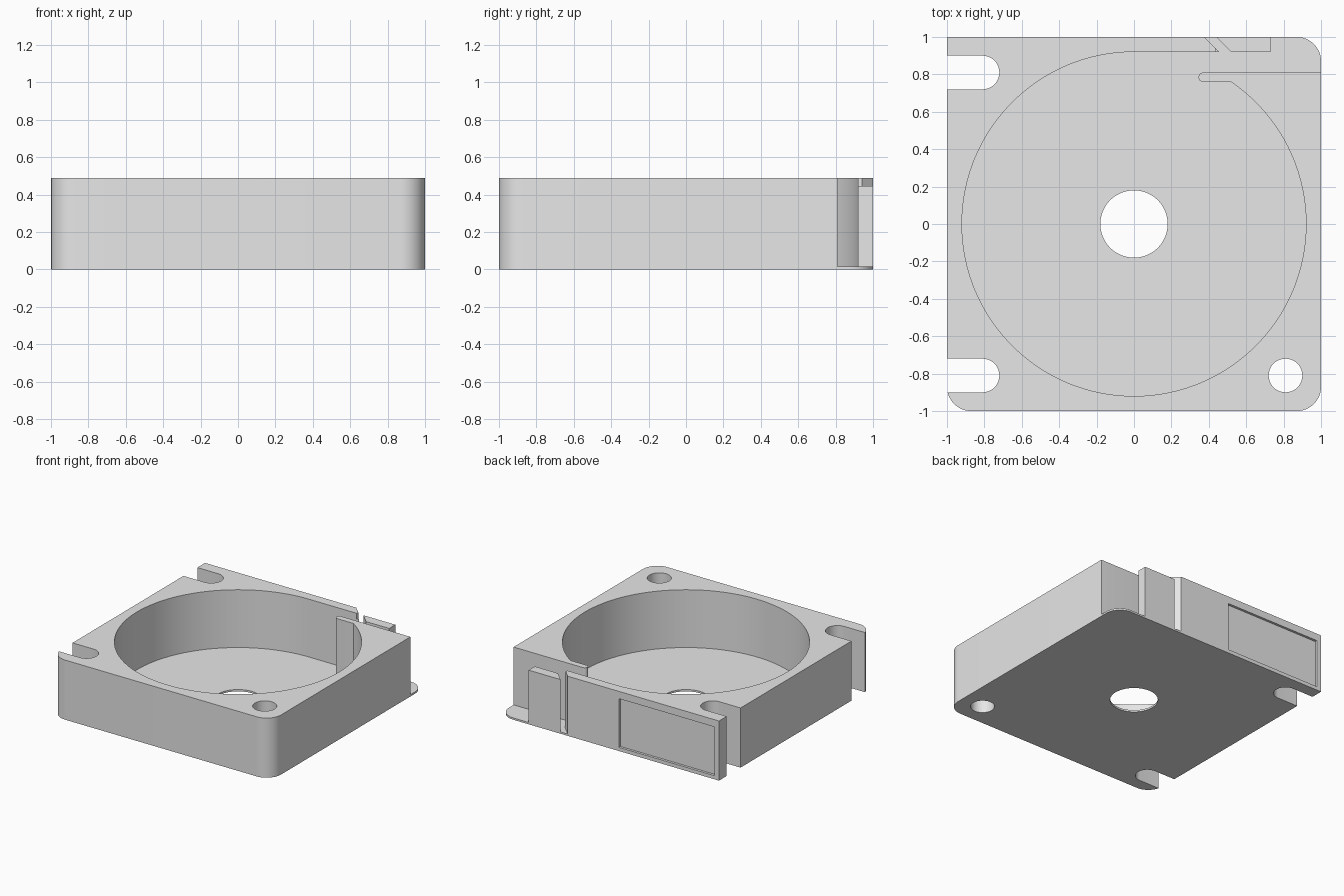
import bpy
import bmesh
from math import cos, sin, radians, degrees, atan2, sqrt

if "Cube" in bpy.data.objects:
    bpy.data.objects.remove(bpy.data.objects["Cube"], do_unlink=True)

HEIGHT, FLOOR, BORE = 0.49, 0.015, 0.92
CORNER, HOLE, HOLE_POS = 0.13, 0.09, 0.81

grey = bpy.data.materials.new("plain grey")
grey.use_nodes = True
grey.diffuse_color = (0.8, 0.8, 0.8, 1)
grey.node_tree.nodes["Principled BSDF"].inputs["Base Color"].default_value = (0.8, 0.8, 0.8, 1)


def arc(cx, cy, r, start, end, steps):
    angles = [radians(start + (end - start) * i / steps) for i in range(steps + 1)]
    return [(cx + r * cos(a), cy + r * sin(a)) for a in angles]


def prism(name, outline, z0, z1):
    """Extrude a flat outline from z0 to z1."""
    bm = bmesh.new()
    base = bm.faces.new([bm.verts.new((x, y, z0)) for x, y in outline])
    top = bmesh.ops.extrude_face_region(bm, geom=[base])["geom"]
    verts = [v for v in top if isinstance(v, bmesh.types.BMVert)]
    bmesh.ops.translate(bm, verts=verts, vec=(0, 0, z1 - z0))
    bmesh.ops.recalc_face_normals(bm, faces=bm.faces)
    mesh = bpy.data.meshes.new(name)
    bm.to_mesh(mesh)
    bm.free()
    mesh.materials.append(grey)
    obj = bpy.data.objects.new(name, mesh)
    bpy.context.collection.objects.link(obj)
    return obj


def rectangle(x0, x1, y0, y1):
    return [(x0, y0), (x1, y0), (x1, y1), (x0, y1)]


def cut(target, outline, z0, z1):
    """Subtract an extruded outline from the target."""
    cutter = prism("cutter", outline, z0, z1)
    cutter.hide_render = True
    mod = target.modifiers.new("cut", "BOOLEAN")
    mod.operation, mod.solver, mod.object = "DIFFERENCE", "EXACT", cutter
    bpy.context.view_layer.objects.active = target
    bpy.ops.object.modifier_apply(modifier=mod.name)
    bpy.data.objects.remove(cutter, do_unlink=True)


# Housing block: three rounded corners, one square corner at back right
inset = 1 - CORNER
block = [(-1, 1)]
block += arc(-inset, -inset, CORNER, 180, 270, 12)
block += arc(inset, -inset, CORNER, 270, 360, 12)
block += arc(inset, inset, CORNER, 0, 90, 12)
housing = prism("housing", block, 0, HEIGHT)

# Round cavity, opening past the rounded finger into the exit channel
finger_y0, finger_y1 = 0.76, 0.81
finger_x = sqrt(BORE ** 2 - finger_y0 ** 2)
tip = (finger_y1 - finger_y0) / 2
cavity = arc(0, 0, BORE, 90, 360 + degrees(atan2(finger_y0, finger_x)), 112)
cavity += arc(0.37, finger_y0 + tip, tip, 270, 90, 12)
cavity += [(1.1, finger_y1), (1.1, 1.1), (0.275, 1.1), (0.455, BORE)]
cut(housing, cavity, FLOOR, 0.6)

# Blunted top of the slanted wall end
cut(housing, rectangle(0.435, 0.5, 0.9, 1.1), 0.445, 0.6)

# Spindle hole, corner hole and the two open slots
cut(housing, arc(0, 0, 0.18, 0, 354, 59), -0.1, 0.6)
cut(housing, arc(HOLE_POS, -HOLE_POS, HOLE, 0, 350, 35), -0.1, 0.6)
for side in (-1, 1):
    y = side * HOLE_POS
    slot = arc(-HOLE_POS, y, HOLE, -90, 90, 20)
    slot += [(-1.1, y + HOLE), (-1.1, y - HOLE)]
    cut(housing, slot, -0.1, 0.6)

# Shallow label recess in the back wall
cut(housing, rectangle(-0.96, -0.09, 0.98, 1.1), 0.03, 0.43)

# Separate guide block beside the slanted exit slit
guide = prism("guide_block", [(0.44, 1), (0.52, BORE), (0.73, BORE), (0.73, 1)], FLOOR, 0.445)

for obj in (housing, guide):
    bpy.ops.object.select_all(action="DESELECT")
    obj.select_set(True)
    bpy.context.view_layer.objects.active = obj
    bpy.ops.object.shade_smooth_by_angle(angle=radians(30))
